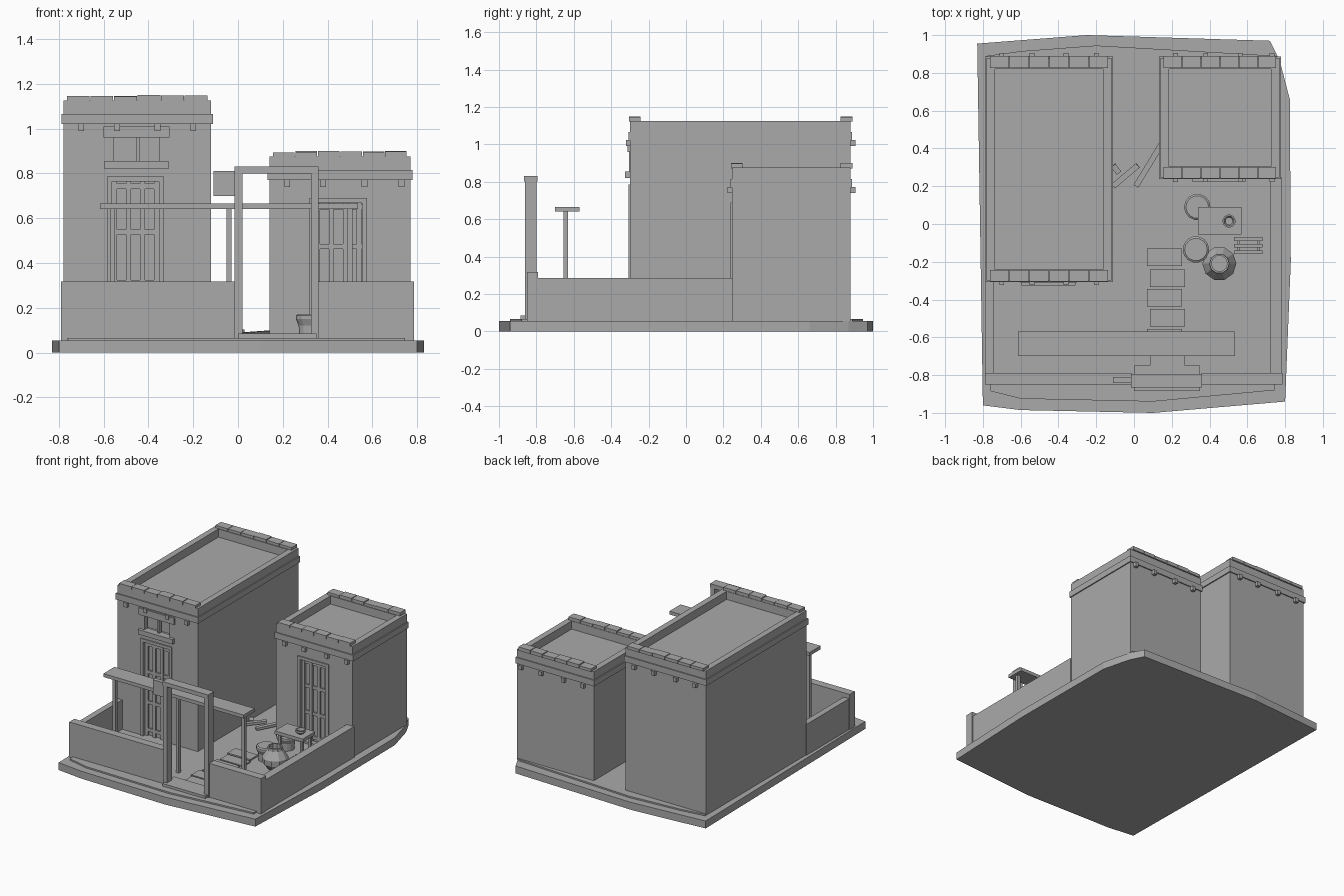
import bpy, bmesh, math, random
from mathutils import Matrix, Vector

if "Cube" in bpy.data.objects:
    bpy.data.objects.remove(bpy.data.objects["Cube"])

random.seed(4)
clay = bpy.data.materials.new("plain_grey")
clay.diffuse_color = (0.4, 0.4, 0.4, 1)
clay.use_nodes = True
clay.node_tree.nodes["Principled BSDF"].inputs["Base Color"].default_value = clay.diffuse_color


def finish(name, bm):
    bmesh.ops.recalc_face_normals(bm, faces=bm.faces)
    me = bpy.data.meshes.new(name)
    bm.to_mesh(me)
    bm.free()
    me.materials.append(clay)
    ob = bpy.data.objects.new(name, me)
    bpy.context.collection.objects.link(ob)
    return ob


def boxes(name, items):
    """One object from boxes given as (x0, x1, y0, y1, z0, z1)."""
    bm = bmesh.new()
    for x0, x1, y0, y1, z0, z1 in items:
        m = (Matrix.Translation(((x0 + x1) / 2, (y0 + y1) / 2, (z0 + z1) / 2))
             @ Matrix.Diagonal((x1 - x0, y1 - y0, z1 - z0, 1)))
        bmesh.ops.create_cube(bm, size=1, matrix=m)
    return finish(name, bm)


def slab(name, outline, z0, z1):
    bm = bmesh.new()
    f = bm.faces.new([bm.verts.new((x, y, z0)) for x, y in outline])
    ext = bmesh.ops.extrude_face_region(bm, geom=[f])["geom"]
    bmesh.ops.translate(bm, vec=(0, 0, z1 - z0),
                        verts=[v for v in ext if isinstance(v, bmesh.types.BMVert)])
    return finish(name, bm)


def lathe(name, x, y, profile, n):
    """Closed turned shape from (radius, z) points."""
    bm = bmesh.new()
    rings = [[bm.verts.new((x + r * math.cos(2 * math.pi * i / n),
                            y + r * math.sin(2 * math.pi * i / n), z))
              for i in range(n)] for r, z in profile]
    for a, b in zip(rings, rings[1:]):
        for i in range(n):
            j = (i + 1) % n
            bm.faces.new((a[i], a[j], b[j], b[i]))
    bm.faces.new(rings[0])
    bm.faces.new(rings[-1])
    return finish(name, bm)


def cut(ob, items):
    cutter = boxes("cutter", items)
    cutter.hide_render = True
    mod = ob.modifiers.new("cut", 'BOOLEAN')
    mod.operation, mod.solver, mod.object = 'DIFFERENCE', 'EXACT', cutter
    bpy.context.view_layer.objects.active = ob
    bpy.ops.object.modifier_apply(modifier="cut")
    bpy.data.objects.remove(cutter)


def plank(name, p, q, width, thick):
    p, q = Vector(p), Vector(q)
    d = q - p
    bm = bmesh.new()
    m = (Matrix.Translation((p + q) / 2) @ d.to_track_quat('X', 'Z').to_matrix().to_4x4()
         @ Matrix.Diagonal((d.length, width, thick, 1)))
    bmesh.ops.create_cube(bm, size=1, matrix=m)
    return finish(name, bm)


def door(name, x0, x1, y, z1):
    """Frame around the opening, and a slatted leaf set in the recess."""
    z0, t = 0.06, 0.022
    boxes(name + "_frame", [(x0, x0 + t, y - 0.008, y + 0.03, z0, z1),
                            (x1 - t, x1, y - 0.008, y + 0.03, z0, z1),
                            (x0 + t, x1 - t, y - 0.008, y + 0.03, z1 - t, z1)])
    a, b, top = x0 + t, x1 - t, z1 - t
    bars = [(a, b, y + 0.028, y + 0.045, z0, top)]
    for i in range(4):
        c = a + 0.012 + (b - a - 0.024) * i / 3
        bars.append((c - 0.011, c + 0.011, y + 0.014, y + 0.03, z0, top))
    for k in (0.07, 0.36, 0.68, 0.97):
        c = z0 + (top - z0) * k
        bars.append((a, b, y + 0.017, y + 0.03, c - 0.012, c + 0.012))
    boxes(name + "_leaf", bars)


def house(name, x0, x1, y0, y1, top, openings, beams):
    """Walled block with sunken roof, ledge, roof beams and coping stones."""
    body = boxes(name + "_walls", [(x0, x1, y0, y1, 0.055, top)])
    cut(body, [(x0 + 0.045, x1 - 0.045, y0 + 0.06, y1 - 0.06, top - 0.06, top + 0.1)] + openings)
    o, za, zb = 0.008, top - 0.105, top - 0.06
    boxes(name + "_ledge", [(x0 - o, x1 + o, y0 - o, y0 + 0.03, za, zb),
                            (x0 - o, x1 + o, y1 - 0.03, y1 + o, za, zb),
                            (x0 - o, x0 + 0.03, y0 + 0.03, y1 - 0.03, za, zb),
                            (x1 - 0.03, x1 + o, y0 + 0.03, y1 - 0.03, za, zb)])
    ends = []
    for bx in beams:
        for ya, yb in ((y0 - 0.022, y0 + 0.02), (y1 - 0.02, y1 + 0.025)):
            ends.append((bx - 0.013, bx + 0.013, ya, yb, za - 0.03, za + 0.002))
    boxes(name + "_beam_ends", ends)
    stones, w = [], (x1 - x0 - 0.03) / 6
    for i in range(6):
        xa = x0 + 0.015 + i * w
        for ya, yb in ((y0 - 0.005, y0 + 0.057), (y1 - 0.055, y1 + 0.01)):
            h = random.uniform(0.018, 0.025)
            stones.append((xa + 0.002, xa + w - 0.002, ya, yb, top - 0.003, top + h))
    boxes(name + "_coping", stones)


# Ground
slab("ground_base", [(-0.80, -0.96), (-0.60, -0.985), (0.10, -1.0), (0.80, -0.94), (0.83, -0.2),
                     (0.825, 0.66), (0.77, 0.87), (0.72, 0.97), (-0.25, 1.0), (-0.83, 0.955)],
     0, 0.055)
slab("courtyard_floor", [(-0.76, -0.885), (-0.6, -0.925), (0.1, -0.94), (0.745, -0.88),
                         (0.76, 0.89), (-0.2, 0.945), (-0.6, 0.915), (-0.78, 0.89)], 0.05, 0.066)

# Houses, doors and upper window
house("tall_house", -0.78, -0.12, -0.30, 0.88, 1.125,
      [(-0.58, -0.335, -0.35, -0.26, 0.06, 0.78), (-0.57, -0.335, -0.35, -0.25, 0.85, 0.97)],
      (-0.70, -0.54, -0.36, -0.20))
door("tall_house_door", -0.585, -0.33, -0.30, 0.785)
boxes("window_trim", [(-0.60, -0.305, -0.312, -0.27, 0.96, 1.01),
                      (-0.595, -0.31, -0.325, -0.27, 0.82, 0.855),
                      (-0.575, -0.555, -0.304, -0.27, 0.855, 0.96),
                      (-0.455, -0.44, -0.295, -0.27, 0.855, 0.96),
                      (-0.35, -0.33, -0.304, -0.27, 0.855, 0.96)])
house("short_house", 0.14, 0.77, 0.245, 0.88, 0.875,
      [(0.325, 0.57, 0.2, 0.285, 0.06, 0.685)], (0.22, 0.38, 0.565, 0.73))
door("short_house_door", 0.32, 0.575, 0.245, 0.69)
boxes("short_house_doorstep", [(0.31, 0.59, 0.222, 0.26, 0.06, 0.08)])

# Courtyard walls
boxes("front_wall", [(-0.79, -0.012, -0.85, -0.79, 0.05, 0.317),
                     (0.357, 0.785, -0.85, -0.79, 0.05, 0.317)])
boxes("side_walls", [(-0.785, -0.74, -0.79, -0.29, 0.05, 0.284),
                     (0.72, 0.78, -0.79, 0.25, 0.05, 0.284)])

# Gate with hanging sign
boxes("gate_frame", [(-0.015, 0.02, -0.86, -0.80, 0.06, 0.80),
                     (0.325, 0.36, -0.86, -0.80, 0.06, 0.80),
                     (-0.015, 0.36, -0.865, -0.795, 0.80, 0.83)])
boxes("gate_threshold", [(0.0, 0.35, -0.885, -0.75, 0.06, 0.085)])
boxes("sign_board", [(-0.11, -0.012, -0.838, -0.815, 0.70, 0.79),
                     (-0.11, -0.012, -0.842, -0.811, 0.79, 0.81)])

# Shade beam on posts
boxes("shade_beam", [(-0.615, 0.535, -0.70, -0.57, 0.64, 0.665)])
boxes("shade_posts", [(c - 0.012, c + 0.012, -0.655, -0.63, 0.06, 0.64)
                      for c in (-0.56, -0.04, 0.50)])

# Stepping stones
boxes("stepping_stones", [(x, x + 0.185, y - 0.093, y, 0.055, 0.078) for x, y in (
    (0.07, -0.13), (0.085, -0.24), (0.07, -0.345), (0.085, -0.45), (0.07, -0.555), (0.085, -0.66))])

# Loose planks
plank("plank_a", (-0.11, 0.2, 0.08), (0.02, 0.31, 0.095), 0.03, 0.018)
plank("plank_b", (0.01, 0.2, 0.08), (0.15, 0.43, 0.09), 0.03, 0.018)
plank("plank_c", (-0.11, 0.31, 0.085), (-0.08, 0.27, 0.08), 0.03, 0.018)

# Table with cup
boxes("table", [(0.34, 0.57, -0.055, 0.09, 0.225, 0.25)] +
      [(x, x + 0.02, y, y + 0.02, 0.06, 0.225) for x in (0.355, 0.535) for y in (-0.04, 0.055)])
lathe("cup", 0.503, 0.015, [(0.022, 0.25), (0.035, 0.262), (0.035, 0.277), (0.027, 0.277),
                            (0.02, 0.262)], 14)

# Stools, jar and low slatted bench
for i, (x, y) in enumerate(((0.335, 0.09), (0.328, -0.135))):
    lathe("stool_%d" % (i + 1), x, y, [(0.055, 0.06), (0.057, 0.12), (0.07, 0.15),
                                       (0.07, 0.165), (0.06, 0.172)], 14)
lathe("clay_jar", 0.452, -0.21, [(0.05, 0.06), (0.088, 0.11), (0.09, 0.15), (0.055, 0.205),
                                 (0.052, 0.225), (0.042, 0.225), (0.042, 0.18)], 10)
boxes("low_bench", [(0.53, 0.68, y - 0.02, y, 0.12, 0.135) for y in (-0.07, -0.105, -0.14)] +
      [(x, x + 0.015, -0.16, -0.07, 0.06, 0.12) for x in (0.545, 0.65)])
